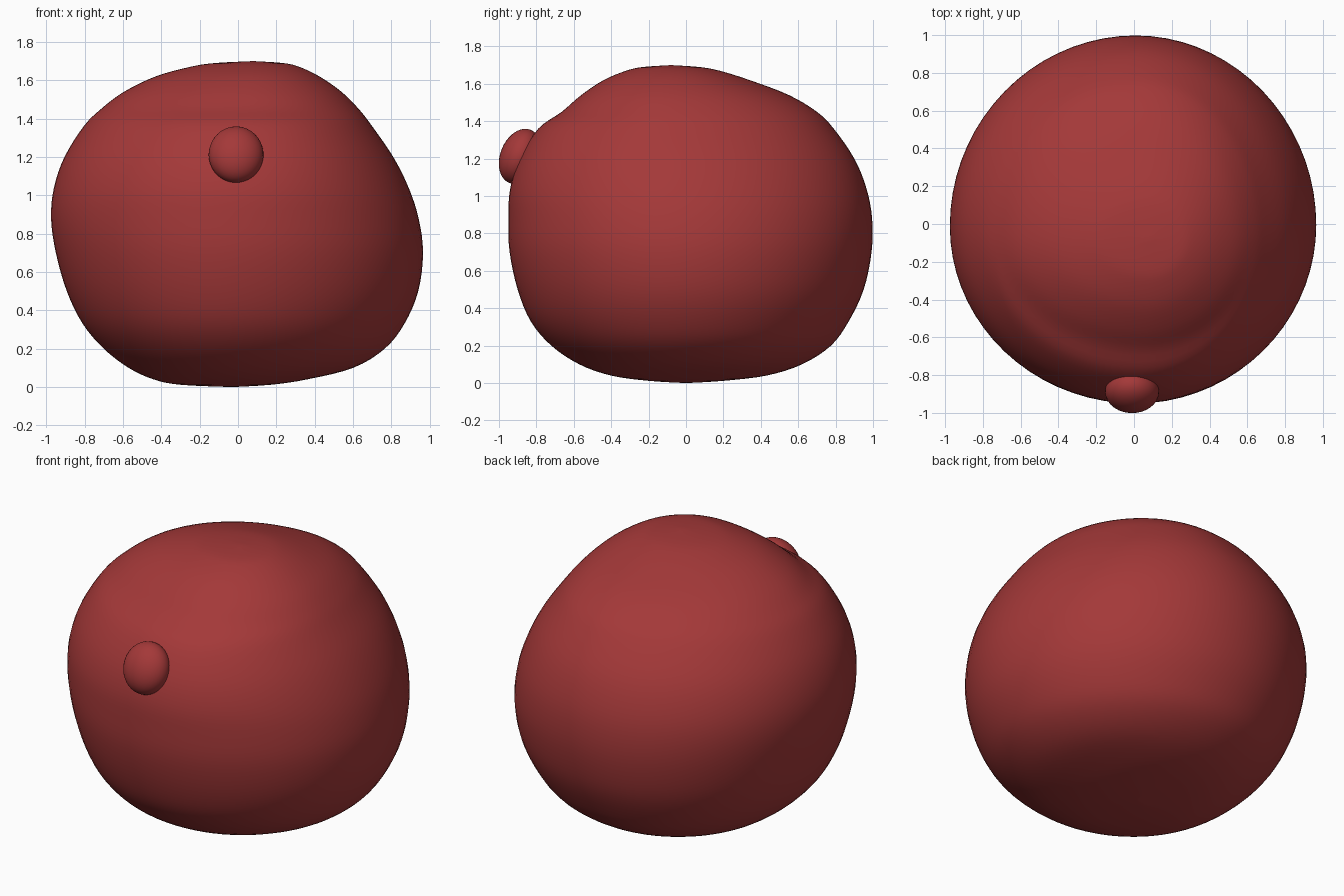
import bpy, bmesh, math
from mathutils import Vector, Matrix

if "Cube" in bpy.data.objects:
    bpy.data.objects.remove(bpy.data.objects["Cube"])

red = bpy.data.materials.new("dull red")
red.diffuse_color = (0.37, 0.04, 0.04, 1)
red.use_nodes = True
red.node_tree.nodes["Principled BSDF"].inputs["Base Color"].default_value = red.diffuse_color

# Horizontal slices of the lumpy body: z, left, right, front, back extents
SLICES = [
    (0.00, -.03, -.03, .00, .00),
    (0.012, -.30, .17, -.20, .20),
    (0.04, -.44, .36, -.40, .43),
    (0.10, -.57, .60, -.57, .62),
    (0.20, -.70, .765, -.72, .775),
    (0.33, -.81, .868, -.83, .87),
    (0.50, -.893, .94, -.90, .95),
    (0.70, -.95, .965, -.943, .992),
    (0.88, -.975, .942, -.95, .995),
    (1.04, -.96, .89, -.94, .965),
    (1.20, -.905, .81, -.89, .90),
    (1.36, -.805, .70, -.79, .79),
    (1.45, -.715, .63, -.665, .70),
    (1.54, -.595, .54, -.56, .55),
    (1.62, -.43, .425, -.44, .34),
    (1.67, -.25, .32, -.32, .18),
    (1.69, -.12, .235, -.23, .07),
    (1.70, .08, .08, -.08, -.08),
]
SEG, STEPS = 72, 4


def smooth_rows(rows, steps):
    """Catmull-Rom interpolation through the slices."""
    out = []
    for i in range(len(rows) - 1):
        p = [rows[max(0, min(len(rows) - 1, i + k))] for k in (-1, 0, 1, 2)]
        for s in range(steps):
            t = s / steps
            out.append([b + 0.5 * t * (c - a + t * (2*a - 5*b + 4*c - d + t * (3*(b - c) + d - a)))
                        for a, b, c, d in zip(*p)])
    out.append(list(rows[-1]))
    return out


def finish(bm, name):
    bmesh.ops.recalc_face_normals(bm, faces=bm.faces)
    for f in bm.faces:
        f.smooth = True
    mesh = bpy.data.meshes.new(name)
    bm.to_mesh(mesh)
    bm.free()
    mesh.materials.append(red)
    ob = bpy.data.objects.new(name, mesh)
    bpy.context.collection.objects.link(ob)
    return ob


# Body: rings made of four quarter ellipses, closed at both poles
bm = bmesh.new()
rows = smooth_rows(SLICES, STEPS)
rings = []
for z, xl, xr, yf, yb in rows[1:-1]:
    k = (max(z, 0) / 1.7) ** 3
    cx = min(max(0.08 * k, xl), xr)
    cy = min(max(-0.08 * k, yf), yb)
    ring = []
    for i in range(SEG):
        a = 2 * math.pi * i / SEG
        c, s = math.cos(a), math.sin(a)
        x = cx + c * (xr - cx if c > 0 else cx - xl)
        y = cy + s * (yb - cy if s > 0 else cy - yf)
        ring.append(bm.verts.new((x, y, max(z, 0))))
    rings.append(ring)
for r0, r1 in zip(rings, rings[1:]):
    for i in range(SEG):
        j = (i + 1) % SEG
        bm.faces.new((r0[i], r0[j], r1[j], r1[i]))
for row, ring in ((rows[0], rings[0]), (rows[-1], rings[-1])):
    pole = bm.verts.new((row[1], row[3], row[0]))
    for i in range(SEG):
        bm.faces.new((ring[i], ring[(i + 1) % SEG], pole))
finish(bm, "body")

# Nub: flattened ball leaning with the slope of the front
bm = bmesh.new()
bmesh.ops.create_uvsphere(bm, u_segments=32, v_segments=20, radius=1)
m = (Matrix.Translation((-0.01, -0.888, 1.212)) @ Matrix.Rotation(math.radians(-22), 4, 'X')
     @ Matrix.Diagonal((0.143, 0.105, 0.153, 1)))
bmesh.ops.transform(bm, matrix=m, verts=bm.verts)
finish(bm, "nub")
